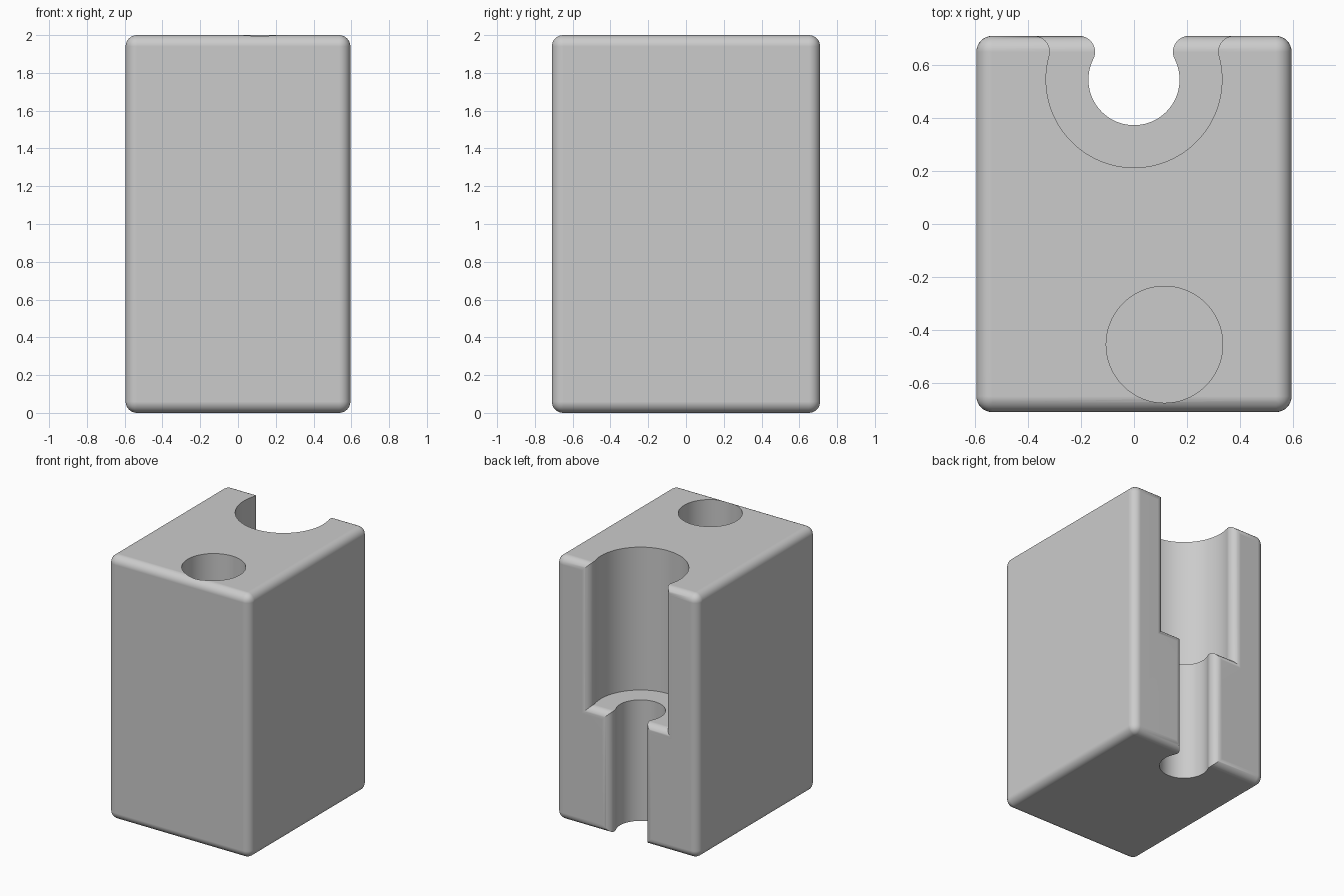
import bpy, bmesh, math
from mathutils import Vector

if "Cube" in bpy.data.objects:
    bpy.data.objects.remove(bpy.data.objects["Cube"], do_unlink=True)

W, D, H = 1.19, 1.42, 2.0      # block size
R = 0.06                       # rounding radius
BACK = D / 2
CY = 0.545                     # centre of the stepped channel
STEP = 0.917                   # height of the channel step

grey = bpy.data.materials.new("light grey")
grey.use_nodes = True
grey.diffuse_color = (0.6, 0.6, 0.6, 1)
grey.node_tree.nodes["Principled BSDF"].inputs["Base Color"].default_value = (0.6, 0.6, 0.6, 1)


def add_object(name, bm):
    bmesh.ops.recalc_face_normals(bm, faces=bm.faces)
    mesh = bpy.data.meshes.new(name)
    bm.to_mesh(mesh)
    bm.free()
    mesh.materials.append(grey)
    obj = bpy.data.objects.new(name, mesh)
    bpy.context.collection.objects.link(obj)
    return obj


def prism(name, points, offset):
    """Extrude a closed outline of 3D points along offset."""
    bm = bmesh.new()
    face = bm.faces.new([bm.verts.new(p) for p in points])
    ext = bmesh.ops.extrude_face_region(bm, geom=[face])
    bmesh.ops.translate(bm, vec=Vector(offset),
                        verts=[v for v in ext["geom"] if isinstance(v, bmesh.types.BMVert)])
    return add_object(name, bm)


def arc(cx, cy, r, a0, a1, n):
    return [(cx + r * math.cos(a0 + (a1 - a0) * i / n),
             cy + r * math.sin(a0 + (a1 - a0) * i / n)) for i in range(n + 1)]


def channel_outline(r):
    """Round channel opening to the back through rounded lips."""
    ly = BACK - R
    lx = math.sqrt((r + R) ** 2 - (ly - CY) ** 2)
    t = math.atan2(ly - CY, lx)
    lip = arc(lx, ly, R, math.pi / 2, math.pi + t, 12)
    bowl = arc(0, CY, r, t, -math.pi - t, 72)[1:-1]
    left = [(-x, y) for x, y in reversed(lip)]
    return [(lx, BACK + 0.2)] + lip + bowl + left + [(-lx, BACK + 0.2)]


def boolean(target, tool, operation):
    mod = target.modifiers.new("cut", 'BOOLEAN')
    mod.operation, mod.solver, mod.object = operation, 'EXACT', tool
    bpy.context.view_layer.objects.active = target
    bpy.ops.object.modifier_apply(modifier=mod.name)
    bpy.data.objects.remove(tool, do_unlink=True)


# Rounded block
bm = bmesh.new()
bmesh.ops.create_cube(bm, size=1)
bmesh.ops.scale(bm, vec=(W, D, H), verts=bm.verts)
bmesh.ops.translate(bm, vec=(0, 0, H / 2), verts=bm.verts)
bmesh.ops.bevel(bm, geom=bm.edges[:], offset=R, segments=8, profile=0.5, affect='EDGES')
block = add_object("holder_block", bm)

# Narrow channel over the full height
narrow = prism("narrow_cutter", [(x, y, -0.2) for x, y in channel_outline(0.172)], (0, 0, H + 0.4))

# Wide channel above the step, whose back edge is rounded
wide = prism("wide_cutter", [(x, y, 0.5) for x, y in channel_outline(0.332)], (0, 0, H))
side = [(0.0, STEP)] + arc(BACK - R, STEP - R, R, math.pi / 2, 0, 10)
side += [(BACK, 0.7), (BACK + 0.4, 0.7), (BACK + 0.4, H + 0.2), (0.0, H + 0.2)]
above_step = prism("step_cutter", [(-0.8, y, z) for y, z in side], (1.6, 0, 0))
boolean(wide, above_step, 'INTERSECT')

# Blind round hole near the front
hole = prism("hole_cutter", [(x, y, STEP) for x, y in arc(0.115, -0.455, 0.22, 0, math.tau, 72)[:-1]],
             (0, 0, H))

for cutter in (narrow, wide, hole):
    boolean(block, cutter, 'DIFFERENCE')

# Smooth curves, flat large faces
bpy.ops.object.select_all(action='DESELECT')
block.select_set(True)
bpy.context.view_layer.objects.active = block
bpy.ops.object.shade_smooth_by_angle(angle=math.radians(30))
weighted = block.modifiers.new("weighted_normals", 'WEIGHTED_NORMAL')
weighted.keep_sharp = True
